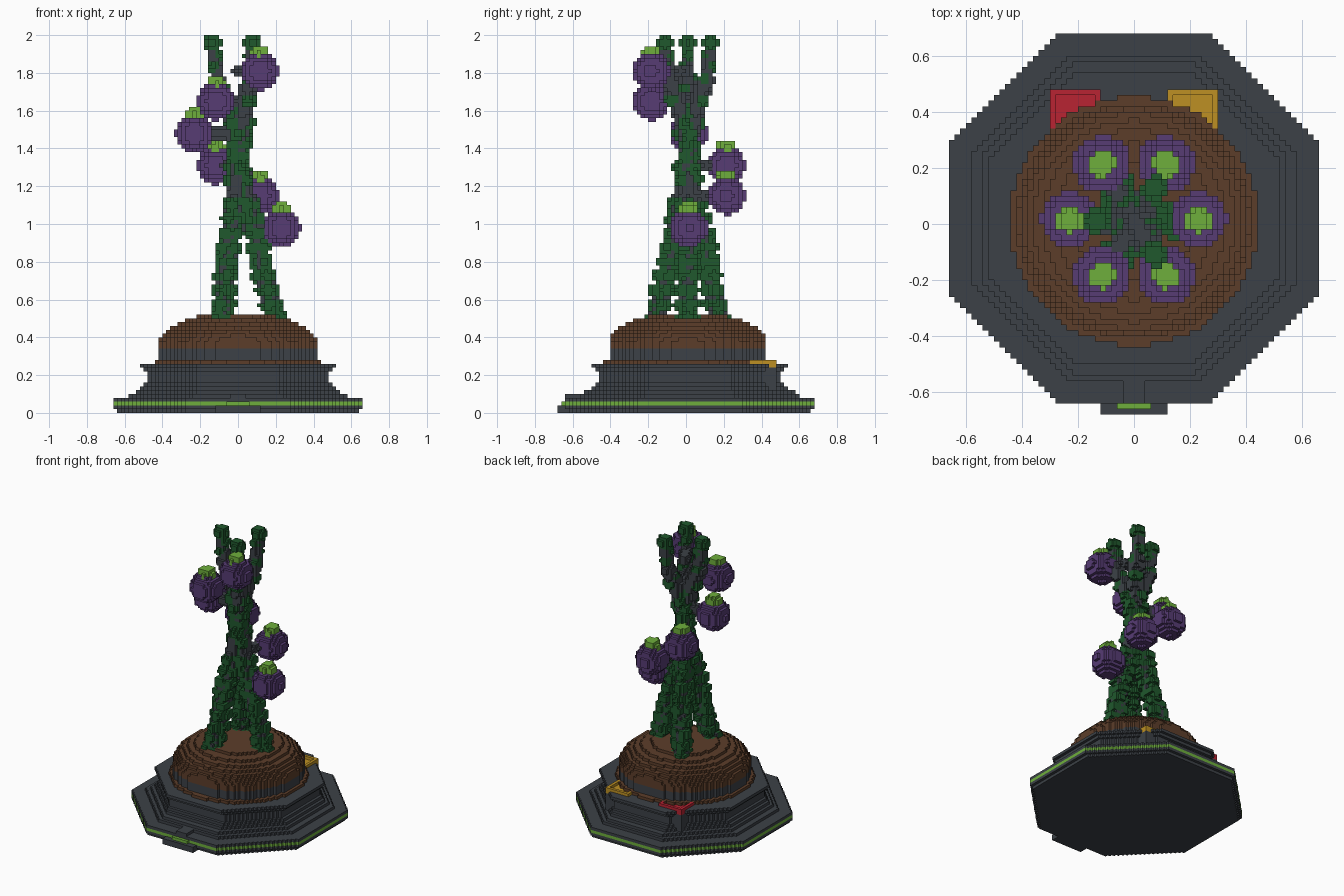
import bpy, bmesh, math
from mathutils import Vector

default = bpy.data.objects.get("Cube")
if default:
    bpy.data.objects.remove(default)

V = 0.02      # edge of one block
CY = 0.02     # centre line of the pot in y
COLOURS = {
    "slate grey": (0.045, 0.053, 0.063),
    "soil brown": (0.107, 0.048, 0.023),
    "fruit purple": (0.095, 0.045, 0.175),
    "vine green": (0.014, 0.098, 0.026),
    "lime green": (0.156, 0.43, 0.045),
    "red": (0.48, 0.017, 0.032),
    "amber": (0.51, 0.28, 0.017),
}
mats = {}
for name, rgb in COLOURS.items():
    m = bpy.data.materials.new(name)
    m.use_nodes = True
    m.diffuse_color = (*rgb, 1)
    m.node_tree.nodes["Principled BSDF"].inputs["Base Color"].default_value = (*rgb, 1)
    mats[name] = m

cells = {}    # block index -> part name
parts = {}    # part name -> colour name


def fill(part, colour, lo, hi, test=lambda p: True):
    """Claim every block inside the box whose centre passes the test."""
    parts[part] = colour
    a = [math.floor(c / V + 0.01) for c in lo]
    b = [math.ceil(c / V - 0.01) for c in hi]
    for i in range(a[0], b[0]):
        for j in range(a[1], b[1]):
            for k in range(max(a[2], 0), min(b[2], 100)):
                if test(Vector((i + 0.5, j + 0.5, k + 0.5)) * V):
                    cells[i, j, k] = part


def ball(part, colour, c, r):
    c = Vector(c)
    e = Vector((r, r, r))
    fill(part, colour, c - e, c + e, lambda p: (p - c).length < r)


def rod(part, colour, a, b, r):
    a, b = Vector(a), Vector(b)
    d = b - a
    e = Vector((r, r, r))
    lo = Vector(map(min, a, b)) - e
    hi = Vector(map(max, a, b)) + e

    def near(p):
        t = min(1, max(0, (p - a).dot(d) / d.length_squared))
        return (p - a - d * t).length < r
    fill(part, colour, lo, hi, near)


def octagon(p):
    x, y = abs(p.x), abs(p.y - CY)
    return max(x, y, (x + y) / math.sqrt(2))


def radius(p):
    return math.hypot(p.x, p.y - 0.01)


# Stepped eight-sided pot with a lime band around its foot
steps = [0.64, 0.66, 0.66, 0.66, 0.575, 0.55, 0.52, 0.5, 0.485, 0.485, 0.485, 0.5, 0.52]
for k, half in enumerate(steps):
    fill("pot_base", "slate grey", (-0.7, -0.7, k * V), (0.7, 0.7, k * V + V),
         lambda p: octagon(p) < half)
fill("rim_band", "lime green", (-0.7, -0.7, 0.04), (0.7, 0.7, 0.06),
     lambda p: 0.63 < octagon(p) < 0.66)

# Front tab and channel
fill("front_tab", "slate grey", (-0.11, -0.68, 0), (0.11, -0.6, 0.04))
fill("front_channel", "slate grey", (-0.04, -0.64, 0.06), (0.04, -0.48, 0.1))
fill("front_marker", "lime green", (-0.06, -0.66, 0.04), (0.06, -0.64, 0.06))

# Drum, brown ring and soil mound
fill("drum", "slate grey", (-0.46, -0.46, 0.26), (0.46, 0.48, 0.36), lambda p: radius(p) < 0.42)
fill("soil_ring", "soil brown", (-0.46, -0.46, 0.26), (0.46, 0.48, 0.28), lambda p: radius(p) < 0.445)
fill("soil_mound", "soil brown", (-0.46, -0.46, 0.34), (0.46, 0.48, 0.52),
     lambda p: radius(p) < 0.42 * math.sqrt(max(0, 1 - (max(0, p.z - 0.36) / 0.175) ** 2)))

# Two coloured trays with brackets at the back
for side, label, colour in ((-1, "right", "red"), (1, "left", "amber")):
    x0, x1 = sorted((side * 0.12, side * 0.3))
    fill(label + "_bracket", "slate grey", (x0, 0.36, 0.12), (x1, 0.48, 0.26))
    fill(label + "_tray", colour, (x0, 0.3, 0.24), (x1, 0.48, 0.26), lambda p: radius(p) > 0.445)
    fill(label + "_tray", colour, (x0, 0.28, 0.26), (x1, 0.48, 0.28),
         lambda p: radius(p) > 0.445 and (p.y > 0.46 or abs(abs(p.x) - 0.21) > 0.07))

# Three vines that lean in, cross at the middle and spread at the top
path = [(0.48, 0.19), (0.8, 0.12), (1.0, 0.075), (1.2, 0.03), (1.4, 0.0),
        (1.65, -0.06), (1.76, -0.115), (1.96, -0.14)]


def reach(z):
    for (z0, r0), (z1, r1) in zip(path, path[1:]):
        if z <= z1:
            return r0 + (r1 - r0) * (z - z0) / (z1 - z0)
    return path[-1][1]


def on_vine(n, z):
    a = n * math.tau / 3
    return Vector((reach(z) * math.cos(a) + 0.005, reach(z) * math.sin(a) + 0.01, z))


for n in range(3):
    for (z0, _), (z1, _) in zip(path, path[1:]):
        rod("vine_cores", "slate grey", on_vine(n, z0), on_vine(n, z1), 0.047 if z0 < 1.7 else 0.035)

# Fruit stems
fruit = []
for i, (ang, z) in enumerate(((0, 0.98), (60, 1.15), (120, 1.31),
                              (180, 1.48), (240, 1.65), (300, 1.81))):
    a = math.radians(ang)
    c = Vector((0.23 * math.cos(a), 0.23 * math.sin(a) + 0.015, z))
    fruit.append(c)
    rod("fruit_stems", "slate grey", (0, 0.01, z), c, 0.035)

# Leafy bumps winding up each vine, and a bud on each tip
for n in range(3):
    z, turn = 0.5, n * 2.0
    while z < 1.9:
        low = z < 1.1
        out = 0.035 if z < 1.7 else 0.02
        for s in range(3 if low else 1):
            a = turn + s * math.tau / 3
            ball("leaf_bumps", "vine green",
                 on_vine(n, z) + Vector((math.cos(a), math.sin(a), 0)) * out,
                 0.04 if z < 1.7 else 0.032)
        turn += 2.4
        z += 0.075 if low else 0.06
    ball("vine_tips", "vine green", on_vine(n, 1.96), 0.047)

# Round fruit with lime caps
for i, c in enumerate(fruit):
    ball(f"fruit_{i + 1}", "fruit purple", c, 0.102)
    top = c + Vector((0, 0, 0.1))
    fill(f"fruit_cap_{i + 1}", "lime green", top - Vector((0.05, 0.05, 0.02)),
         top + Vector((0.05, 0.05, 0.03)),
         lambda p: math.hypot(p.x - c.x, p.y - c.y) < 0.048 - max(0, p.z - top.z - 0.015) * 0.6)

# Turn the claimed blocks into outer skins, one object per part
meshes = {name: (bmesh.new(), {}) for name in parts}
for cell, part in cells.items():
    bm, corners = meshes[part]
    for axis in range(3):
        for sign in (0, 1):
            other = list(cell)
            other[axis] += 2 * sign - 1
            if tuple(other) in cells:
                continue
            u, v = (axis + 1) % 3, (axis + 2) % 3
            loop = []
            for du, dv in ((0, 0), (1, 0), (1, 1), (0, 1)):
                q = list(cell)
                q[axis] += sign
                q[u] += du
                q[v] += dv
                q = tuple(q)
                if q not in corners:
                    corners[q] = bm.verts.new(Vector(q) * V)
                loop.append(corners[q])
            bm.faces.new(loop if sign else loop[::-1])

for name, (bm, _) in meshes.items():
    if bm.faces:
        me = bpy.data.meshes.new(name)
        bm.to_mesh(me)
        me.materials.append(mats[parts[name]])
        bpy.context.collection.objects.link(bpy.data.objects.new(name, me))
    bm.free()
